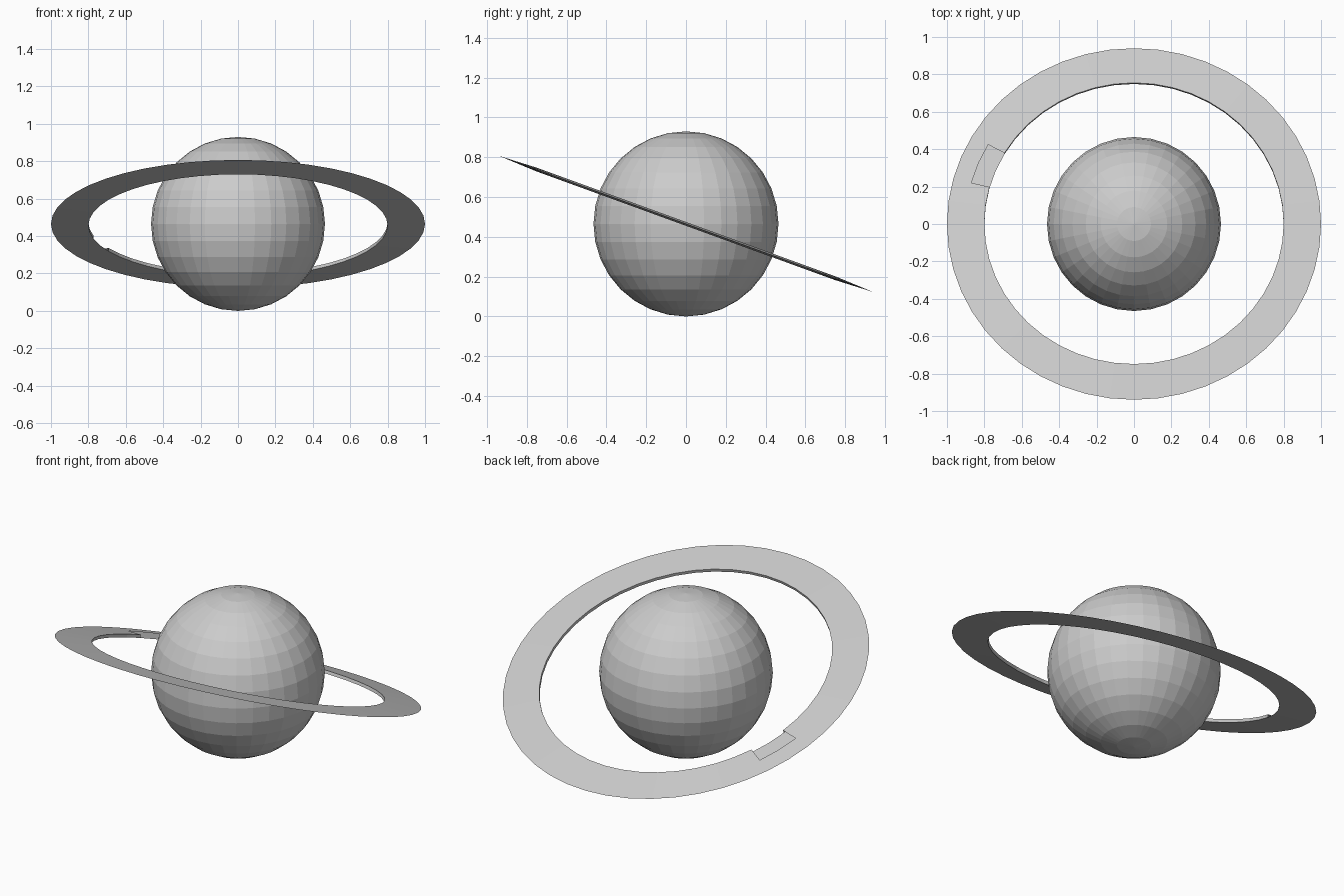
import bpy
import bmesh
import math

cube = bpy.data.objects.get("Cube")
if cube:
    bpy.data.objects.remove(cube, do_unlink=True)

RADIUS = 0.465
TILT = math.radians(-20)
SEGMENTS = 48
CENTRE = (0, 0, RADIUS)

grey = bpy.data.materials.new("plain grey")
grey.use_nodes = True
colour = (0.6, 0.6, 0.6, 1)
grey.diffuse_color = colour
grey.node_tree.nodes["Principled BSDF"].inputs["Base Color"].default_value = colour


def add_object(name, bm):
    """Turn a bmesh into a grey object at the model centre."""
    bmesh.ops.recalc_face_normals(bm, faces=bm.faces)
    mesh = bpy.data.meshes.new(name)
    bm.to_mesh(mesh)
    bm.free()
    mesh.materials.append(grey)
    obj = bpy.data.objects.new(name, mesh)
    obj.location = CENTRE
    bpy.context.collection.objects.link(obj)
    return obj


# Faceted globe
bm = bmesh.new()
bmesh.ops.create_uvsphere(bm, u_segments=32, v_segments=16, radius=RADIUS)
add_object("globe", bm)

# Thin tilted ring: a wedge section, thick inside and sharp outside
section = [(0.8, 0.009), (0.9, 0.0045), (1.0, 0), (0.9, -0.0045), (0.8, -0.009)]
bm = bmesh.new()
loops = []
for i in range(SEGMENTS):
    a = 2 * math.pi * i / SEGMENTS
    loops.append([bm.verts.new((r * math.cos(a), r * math.sin(a), z))
                  for r, z in section])
for i, loop in enumerate(loops):
    following = loops[(i + 1) % SEGMENTS]
    for j in range(len(section)):
        k = (j + 1) % len(section)
        bm.faces.new((loop[j], following[j], following[k], loop[k]))


# Small open notch in the inner half of the ring's upper side
def in_notch(face):
    c = face.calc_center_median()
    angle = math.degrees(math.atan2(c.y, c.x))
    return 150 < angle < 165 and c.xy.length < 0.88 and c.z > -0.001


bm.normal_update()
notch = [f for f in bm.faces if in_notch(f)]
bmesh.ops.delete(bm, geom=notch, context="FACES")
ring = add_object("ring", bm)
ring.rotation_euler.x = TILT
